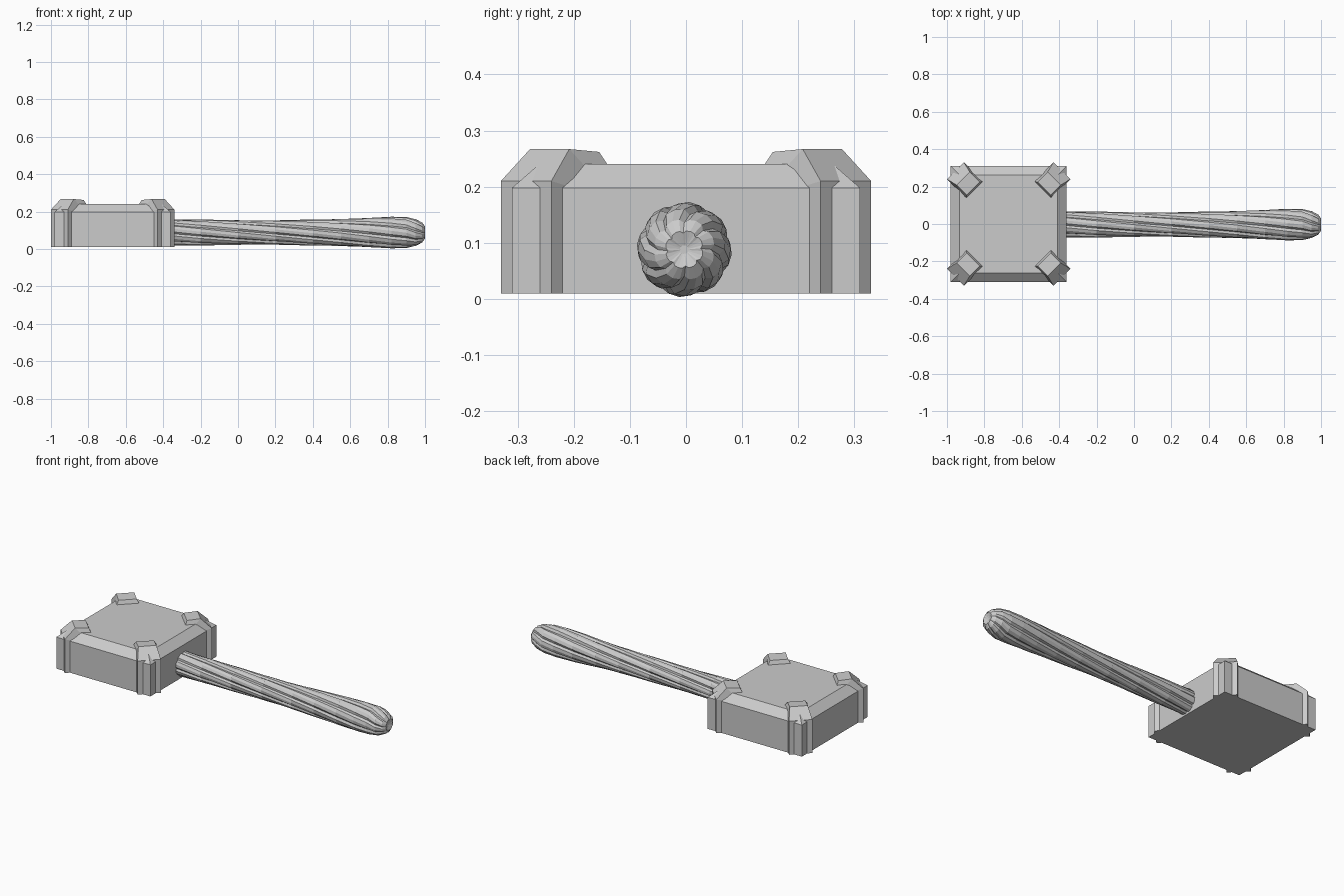
import bpy, math

cube = bpy.data.objects.get("Cube")
if cube:
    bpy.data.objects.remove(cube, do_unlink=True)

grey = bpy.data.materials.new("plain grey")
grey.use_nodes = True
colour = (0.6, 0.6, 0.6, 1)
grey.diffuse_color = colour
grey.node_tree.nodes["Principled BSDF"].inputs["Base Color"].default_value = colour

HEAD_X = -0.67


def make(name, verts, faces):
    mesh = bpy.data.meshes.new(name)
    mesh.from_pydata(verts, [], faces)
    mesh.materials.append(grey)
    obj = bpy.data.objects.new(name, mesh)
    bpy.context.collection.objects.link(obj)
    return obj


def loft(name, rings):
    """Skin equal-length closed rings and cap both ends."""
    n = len(rings[0])
    verts = [v for ring in rings for v in ring]
    faces = [(k * n + i, k * n + (i + 1) % n, (k + 1) * n + (i + 1) % n, (k + 1) * n + i)
             for k in range(len(rings) - 1) for i in range(n)]
    last = (len(rings) - 1) * n
    faces += [tuple(reversed(range(n))), tuple(range(last, last + n))]
    return make(name, verts, faces)


# Head: square block with a chamfered top edge
def square(half, z):
    return [(HEAD_X + sx * half, sy * half, z)
            for sx, sy in ((-1, -1), (1, -1), (1, 1), (-1, 1))]


loft("hammer_head", [square(0.31, 0.01), square(0.31, 0.198), square(0.262, 0.24)])

# Corner brackets: strips bent over each corner; (diagonal offset, height, half width)
OUTER = [(0.285, 0.01, 0.045), (0.285, 0.21, 0.045), (0.243, 0.267, 0.035), (0.19, 0.262, 0.035)]
INNER = [(0.22, 0.01, 0.045), (0.22, 0.19, 0.045), (0.21, 0.22, 0.045), (0.182, 0.235, 0.045)]


def bracket(name, angle):
    c, s = math.cos(angle), math.sin(angle)

    def place(d, w, z):
        x, y = d + w, d - w
        return (HEAD_X + x * c - y * s, x * s + y * c, z)

    rings = []
    for (d, z, h), (e, zi, hi) in zip(OUTER, INNER):
        rings.append([place(d, h, z), place(d, -h, z), place(e, -hi, zi), place(e, hi, zi)])
    loft(name, rings)


for i, corner in enumerate(("back_left", "back_right", "front_right", "front_left")):
    bracket(corner + "_bracket", i * math.pi / 2)

# Handle: twisted, eight-lobed grip with a swollen, rounded end; (x, radius)
LOBES = 8
PROFILE = [(-0.42, 0.073), (-0.2, 0.07), (0.0, 0.067), (0.2, 0.067), (0.4, 0.07), (0.55, 0.074),
           (0.7, 0.081), (0.82, 0.085), (0.9, 0.083), (0.95, 0.073), (0.985, 0.055), (1.0, 0.034)]
LOBE_SHAPE = [(0.0, 0.86), (0.2, 0.98), (0.5, 1.0), (0.8, 0.97)]


def handle_ring(x, radius):
    twist = 1.5 * (x + 0.42) + max(0, x - 0.9) * 3
    ring = []
    for lobe in range(LOBES):
        for part, scale in LOBE_SHAPE:
            a = twist + (lobe + part) * math.tau / LOBES
            ring.append((x, -0.003 + radius * scale * math.cos(a),
                         0.088 + radius * scale * math.sin(a)))
    return ring


rings = [handle_ring(x, r) for x, r in PROFILE]
rings.append(handle_ring(0.992, 0.008))
loft("twisted_handle", rings)
